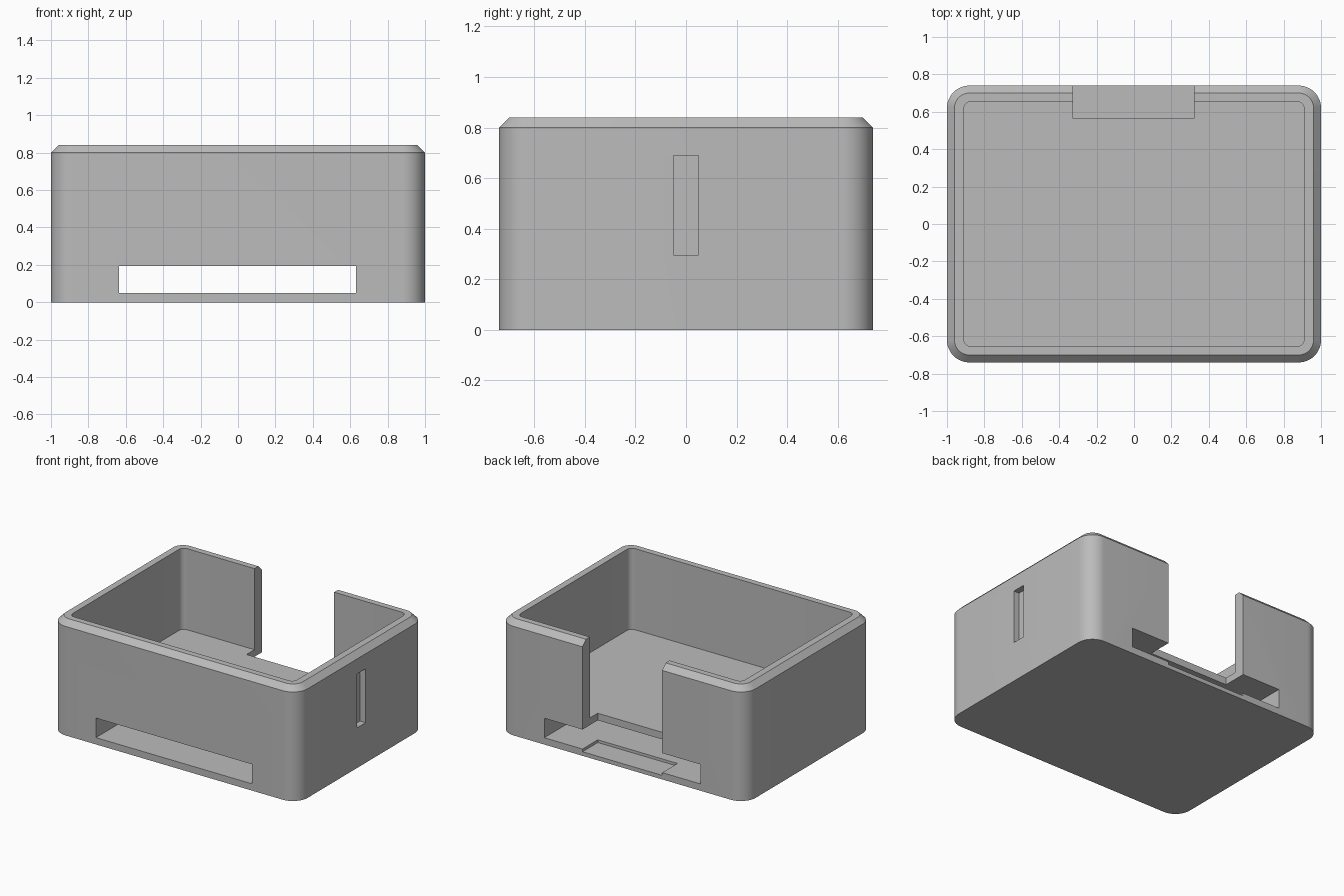
import bpy
import bmesh
import math

# Remove the default cube
cube = bpy.data.objects.get("Cube")
if cube:
    bpy.data.objects.remove(cube, do_unlink=True)

# Single grey plastic
grey = bpy.data.materials.new("grey plastic")
grey.use_nodes = True
colour = (0.5, 0.5, 0.5, 1)
grey.diffuse_color = colour
grey.node_tree.nodes["Principled BSDF"].inputs["Base Color"].default_value = colour


def rounded_outline(half_x, half_y, radius, steps=12):
    """Counter-clockwise rounded rectangle."""
    points = []
    for i, (sx, sy) in enumerate([(1, 1), (-1, 1), (-1, -1), (1, -1)]):
        for k in range(steps + 1):
            a = math.pi / 2 * (i + k / steps)
            points.append((sx * (half_x - radius) + radius * math.cos(a),
                           sy * (half_y - radius) + radius * math.sin(a)))
    return points


def rounded_solid(name, layers):
    """Stack of rounded rectangles: (half_x, half_y, radius, z)."""
    bm = bmesh.new()
    rings = [[bm.verts.new((x, y, z)) for x, y in rounded_outline(hx, hy, r)]
             for hx, hy, r, z in layers]
    bm.faces.new(rings[0][::-1])
    bm.faces.new(rings[-1])
    count = len(rings[0])
    for low, high in zip(rings, rings[1:]):
        for i in range(count):
            j = (i + 1) % count
            bm.faces.new((low[i], low[j], high[j], high[i]))
    return add_object(name, bm)


def box(name, low, high):
    bm = bmesh.new()
    bmesh.ops.create_cube(bm, size=1)
    for v in bm.verts:
        v.co = [(a + b) / 2 + c * (b - a) for a, b, c in zip(low, high, v.co)]
    return add_object(name, bm)


def add_object(name, bm):
    mesh = bpy.data.meshes.new(name)
    bm.to_mesh(mesh)
    bm.free()
    mesh.materials.append(grey)
    obj = bpy.data.objects.new(name, mesh)
    bpy.context.collection.objects.link(obj)
    return obj


# Outer shell with a chamfered top rim
case = rounded_solid("case_body", [
    (1, 0.74, 0.12, 0), (1, 0.74, 0.12, 0.8), (0.96, 0.70, 0.08, 0.84)])

# Inner cavity, through slot, rear opening, blind side recess
cutters = [
    rounded_solid("cavity_cutter", [
        (0.91, 0.655, 0.04, 0.245), (0.91, 0.655, 0.04, 1)]),
    box("slot_cutter", (-0.635, -1, 0.05), (0.632, 1, 0.193)),
    box("rear_opening_cutter", (-0.325, 0.563, 0.03), (0.322, 1, 1.1)),
    box("side_recess_cutter", (0.955, -0.05, 0.295), (1.1, 0.05, 0.69)),
]

bpy.ops.object.select_all(action='DESELECT')
bpy.context.view_layer.objects.active = case
case.select_set(True)
for cutter in cutters:
    cutter.hide_render = True
    cut = case.modifiers.new(cutter.name, 'BOOLEAN')
    cut.operation = 'DIFFERENCE'
    cut.solver = 'EXACT'
    cut.object = cutter
    bpy.ops.object.modifier_apply(modifier=cut.name)
    bpy.data.objects.remove(cutter, do_unlink=True)

# Smooth corners, sharp edges
bpy.ops.object.shade_smooth_by_angle(angle=math.radians(30))
